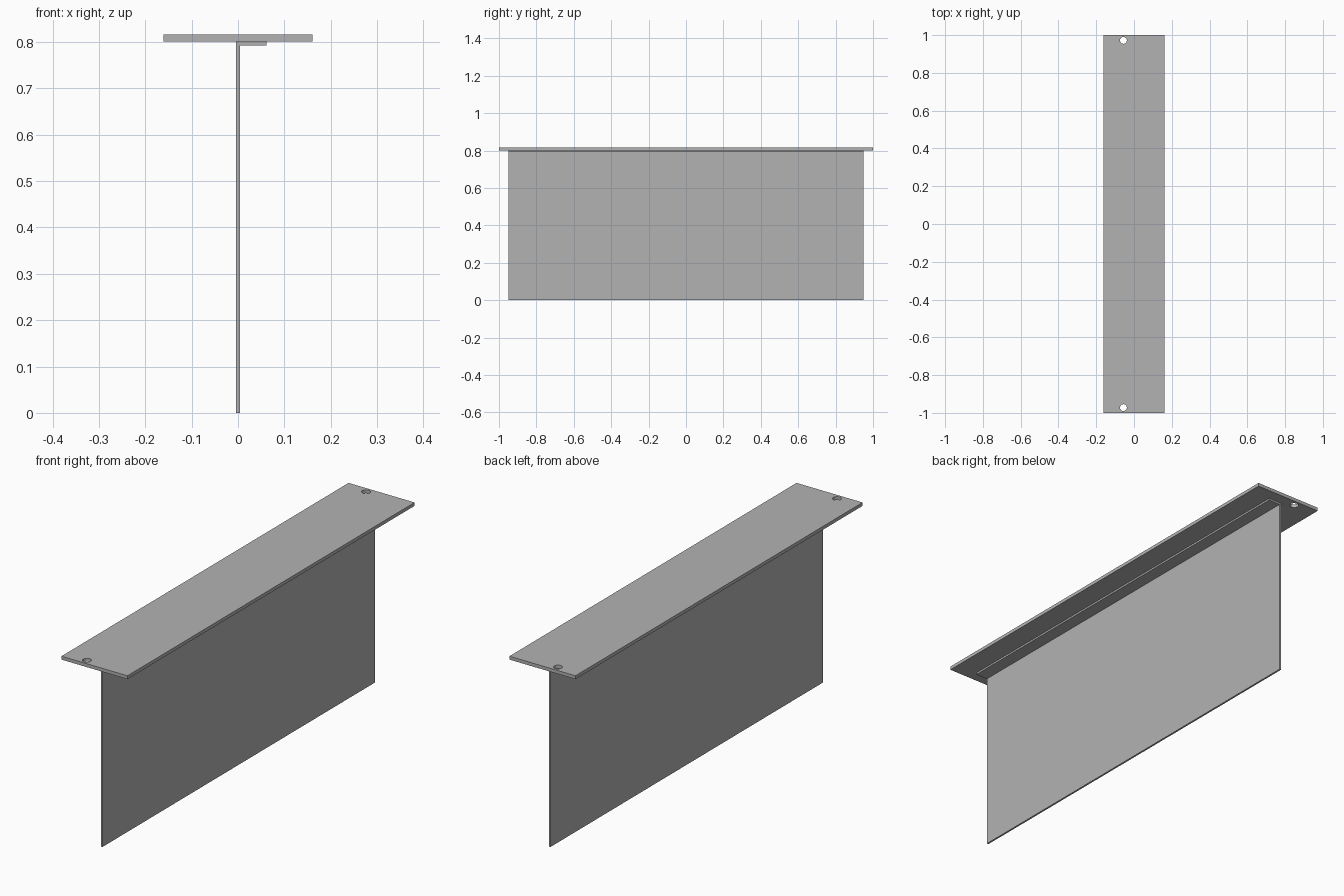
import bpy
import bmesh
from mathutils import Matrix

cube = bpy.data.objects.get("Cube")
if cube:
    bpy.data.objects.remove(cube, do_unlink=True)

grey = bpy.data.materials.new("plain grey")
grey.use_nodes = True
colour = (0.448, 0.448, 0.448, 1)
grey.diffuse_color = colour
grey.node_tree.nodes["Principled BSDF"].inputs["Base Color"].default_value = colour


def finish(name, bm):
    mesh = bpy.data.meshes.new(name)
    bmesh.ops.recalc_face_normals(bm, faces=bm.faces)
    bm.to_mesh(mesh)
    bm.free()
    mesh.materials.append(grey)
    obj = bpy.data.objects.new(name, mesh)
    bpy.context.collection.objects.link(obj)
    return obj


def extruded(name, profile, half_length):
    """Sweep an x-z profile along y."""
    bm = bmesh.new()
    face = bm.faces.new([bm.verts.new((x, -half_length, z)) for x, z in profile])
    swept = bmesh.ops.extrude_face_region(bm, geom=[face], use_keep_orig=True)
    verts = [v for v in swept["geom"] if isinstance(v, bmesh.types.BMVert)]
    bmesh.ops.translate(bm, verts=verts, vec=(0, 2 * half_length, 0))
    return finish(name, bm)


BASE, TOP = 0.801, 0.816

# Thin hanging sheet with a folded lip under the top plate
extruded("hanging_panel", [(-0.004, 0), (0.004, 0), (0.004, 0.793),
                           (0.061, 0.793), (0.061, BASE), (-0.004, BASE)], 0.95)

# Flat top plate
plate = extruded("top_plate", [(-0.161, BASE), (0.161, BASE),
                               (0.161, TOP), (-0.161, TOP)], 1.0)

# Round mounting hole near each end
bm = bmesh.new()
for y in (-0.972, 0.972):
    bmesh.ops.create_cone(bm, cap_ends=True, segments=32, radius1=0.018,
                          radius2=0.018, depth=0.1,
                          matrix=Matrix.Translation((-0.056, y, TOP)))
cutter = finish("hole_cutter", bm)
cutter.hide_render = True
cutter.hide_viewport = True
holes = plate.modifiers.new("Mounting holes", "BOOLEAN")
holes.operation = "DIFFERENCE"
holes.solver = "EXACT"
holes.object = cutter

# Apply the cut and remove the helper
bpy.context.view_layer.update()
graph = bpy.context.evaluated_depsgraph_get()
cut_mesh = bpy.data.meshes.new_from_object(plate.evaluated_get(graph))
plate.modifiers.clear()
plate.data = cut_mesh
bpy.data.objects.remove(cutter, do_unlink=True)
